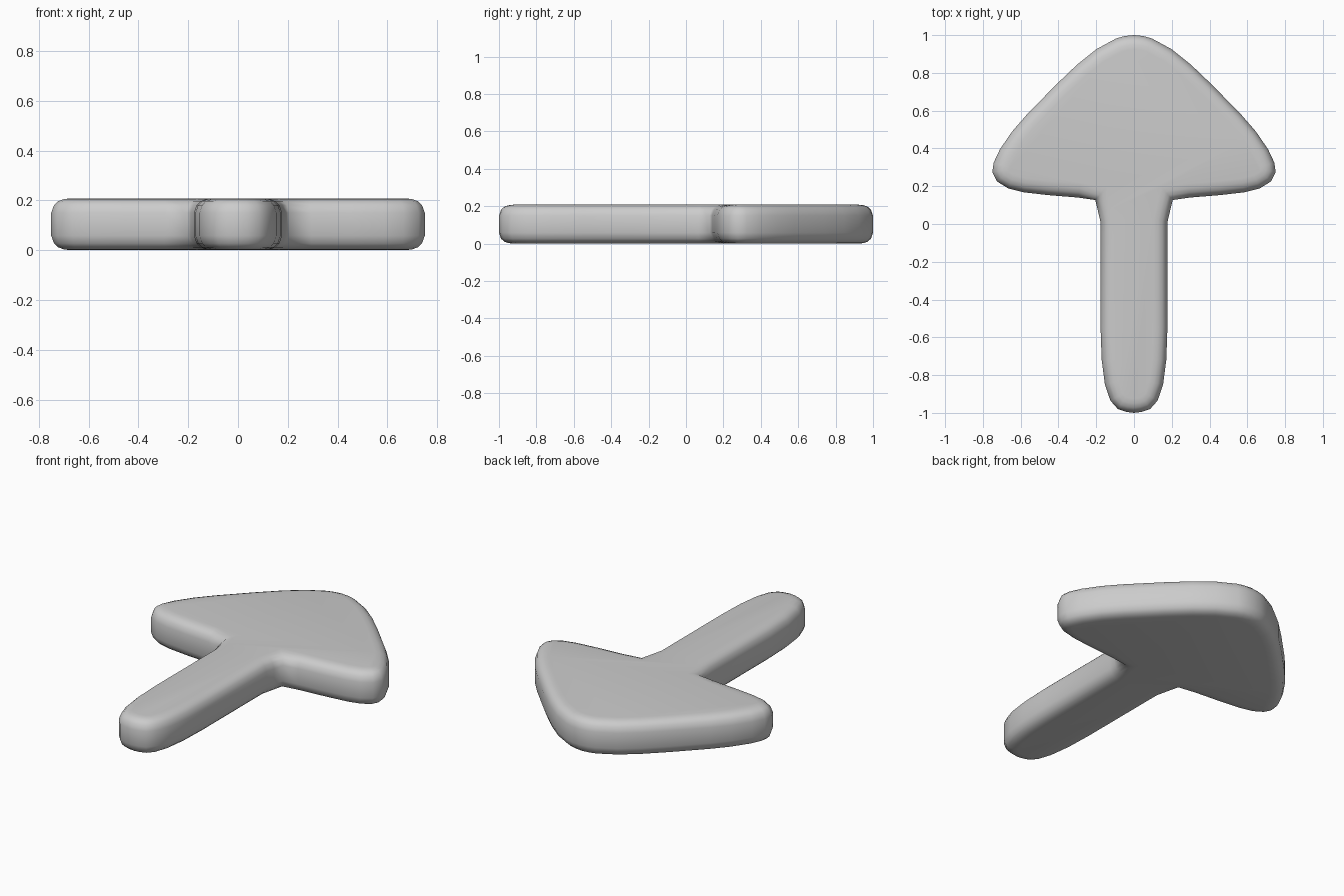
import bpy, bmesh
from mathutils import Vector

if "Cube" in bpy.data.objects:
    bpy.data.objects.remove(bpy.data.objects["Cube"])

HEIGHT = 0.208

# Right half of the arrow outline, from tip to tail
half = [(0, 1.0), (0.05, 0.995), (0.095, 0.982), (0.2, 0.925), (0.3, 0.845),
        (0.41, 0.74), (0.565, 0.582), (0.645, 0.49), (0.71, 0.395),
        (0.743, 0.325), (0.75, 0.275), (0.725, 0.225), (0.665, 0.188),
        (0.585, 0.168), (0.455, 0.153), (0.295, 0.14), (0.205, 0.127),
        (0.19, 0.065), (0.177, 0.01), (0.177, -0.55), (0.171, -0.72),
        (0.154, -0.85), (0.125, -0.935), (0.085, -0.98), (0.04, -0.995), (0, -1.0)]
outline = [Vector(p) for p in half + [(-x, y) for x, y in half[-2:0:-1]]]
n = len(outline)

# Soft rim: (inset from outline, height), mirrored top and bottom
rim = [(0.075, 0.0), (0.05, 0.003), (0.028, 0.011), (0.011, 0.027), (0.0, 0.058)]
rings = rim + [(d, HEIGHT - z) for d, z in reversed(rim)]


def inset(i, d):
    """Move outline point i inward by d along its mitre."""
    a = (outline[i] - outline[i - 1]).normalized()
    b = (outline[(i + 1) % n] - outline[i]).normalized()
    na, nb = Vector((a.y, -a.x)), Vector((b.y, -b.x))   # clockwise outline: inward
    return outline[i] + (na + nb) * (d / (1 + na.dot(nb)))


# Arrow body: stacked rings, bridged and capped
bm = bmesh.new()
loops = [[bm.verts.new((*inset(i, d), z)) for i in range(n)] for d, z in rings]
for lo, hi in zip(loops, loops[1:]):
    for i in range(n):
        j = (i + 1) % n
        bm.faces.new((lo[i], lo[j], hi[j], hi[i]))
bm.faces.new(loops[0])
bm.faces.new(loops[-1])
bmesh.ops.recalc_face_normals(bm, faces=bm.faces[:])
for f in bm.faces:
    f.smooth = True

mesh = bpy.data.meshes.new("arrow")
bm.to_mesh(mesh)
bm.free()
arrow = bpy.data.objects.new("arrow", mesh)
bpy.context.collection.objects.link(arrow)
